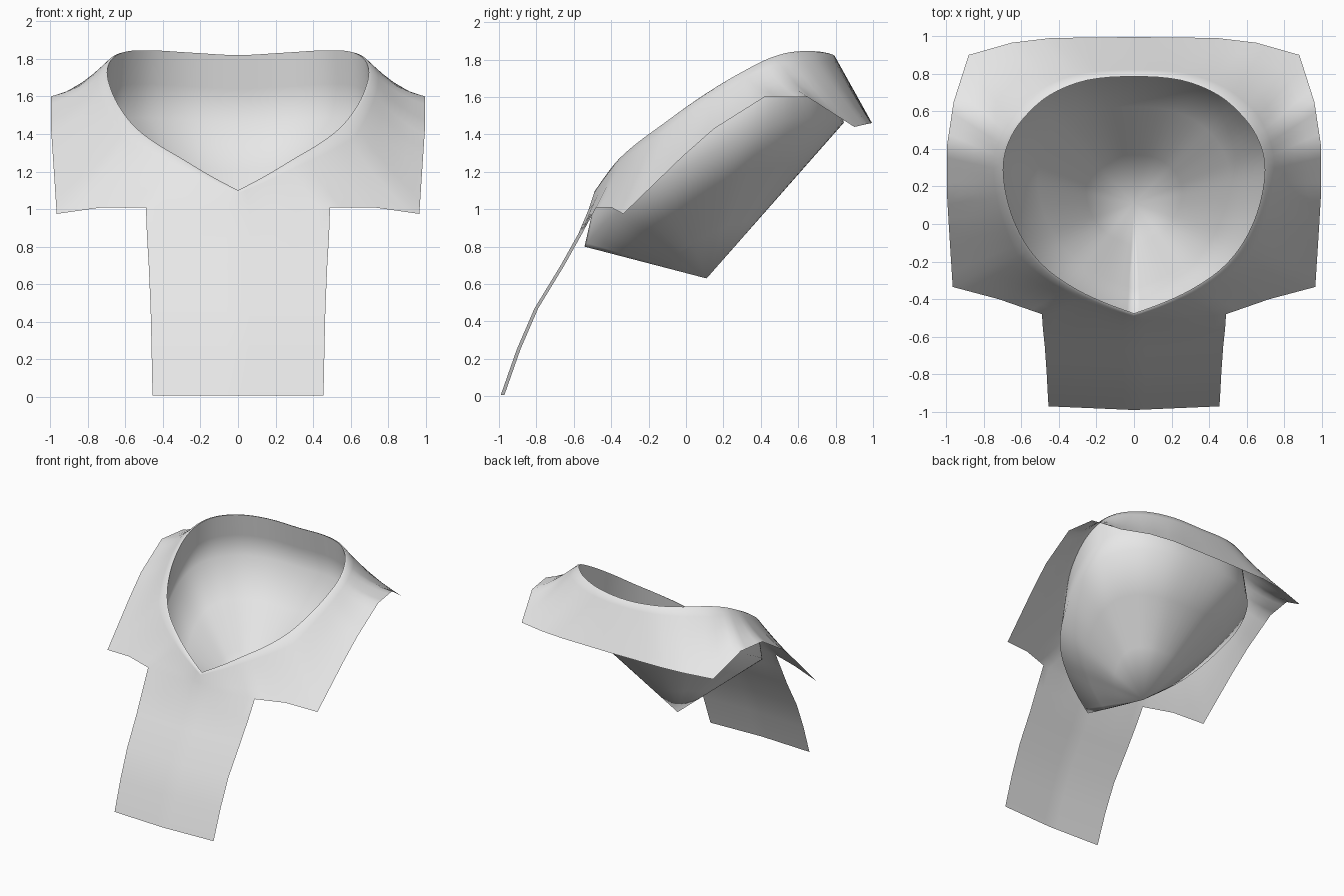
import bpy
import bmesh
import math
from mathutils import Vector

default_cube = bpy.data.objects.get("Cube")
if default_cube:
    bpy.data.objects.remove(default_cube, do_unlink=True)

SUBDIVISIONS = 4

# Neckline and hem of the left half, paired from centre back to centre front
NECKLINE = [(0, .785, 1.82), (.25, .765, 1.833), (.45, .685, 1.845), (.59, .56, 1.84),
            (.665, .44, 1.805), (.695, .32, 1.745), (.685, .18, 1.665), (.64, .02, 1.56),
            (.56, -.13, 1.45), (.45, -.25, 1.36), (.3, -.35, 1.27), (.15, -.42, 1.18),
            (0, -.475, 1.1)]
HEM = [(0, .995, 1.46), (.44, .99, 1.46), (.65, .965, 1.455), (.88, .9, 1.44),
       (.96, .65, 1.6), (.995, .42, 1.6), (.995, .15, 1.43), (.985, -.02, 1.28),
       (.965, -.335, .975), (.72, -.4, 1.01), (.49, -.48, 1.01), (.25, -.505, 1.005),
       (0, -.52, 1.0)]
# Front panel rows: half width, y, z
PANEL = [(.485, -.575, .87), (.475, -.67, .7), (.465, -.81, .47),
         (.46, -.905, .25), (.455, -.99, .008)]


def make_material(name, value):
    material = bpy.data.materials.new(name)
    material.use_nodes = True
    colour = (value, value, value, 1)
    material.diffuse_color = colour
    material.node_tree.nodes["Principled BSDF"].inputs["Base Color"].default_value = colour
    return material


def straight(points):
    """Resample a polyline, keeping its corners."""
    points = [Vector(p) for p in points]
    result = []
    for a, b in zip(points, points[1:]):
        result += [a.lerp(b, i / SUBDIVISIONS) for i in range(SUBDIVISIONS)]
    return result + [points[-1]]


def smooth(points):
    """Resample as a smooth curve, level at the back and pointed at the front."""
    points = [Vector(p) for p in points]
    mirrored = points[1].copy()
    mirrored.x = -mirrored.x
    padded = [mirrored] + points + [points[-1] * 2 - points[-2]]
    result = []
    for a, b, c, d in zip(padded, padded[1:], padded[2:], padded[3:]):
        for i in range(SUBDIVISIONS):
            t = i / SUBDIVISIONS
            result.append(b + (c - a) * (t / 2)
                          + (a * 2 - b * 5 + c * 4 - d) * (t * t / 2)
                          + (b * 3 - a - c * 3 + d) * (t ** 3 / 2))
    return result + [points[-1]]


def loft(bm, rows):
    """Skin neighbouring rows of equal length and return the last row."""
    grid = [[bm.verts.new(p) for p in row] for row in rows]
    for upper, lower in zip(grid, grid[1:]):
        for i in range(len(upper) - 1):
            bm.faces.new((upper[i], lower[i], lower[i + 1], upper[i + 1]))
    return grid[-1]


def finish(name, bm, material):
    """Weld, smooth and mirror a half into a whole part."""
    bmesh.ops.remove_doubles(bm, verts=bm.verts, dist=.0005)
    bmesh.ops.recalc_face_normals(bm, faces=bm.faces)
    for face in bm.faces:
        face.smooth = True
    mesh = bpy.data.meshes.new(name)
    bm.to_mesh(mesh)
    bm.free()
    mesh.materials.append(material)
    part = bpy.data.objects.new(name, mesh)
    bpy.context.collection.objects.link(part)
    mirror = part.modifiers.new("Mirror", "MIRROR")
    mirror.merge_threshold = .001


cloth = make_material("light grey cloth", .8)
rim = smooth(NECKLINE)
hem = straight(HEM)


def cape_row(t):
    """Row between neck and hem, sagging slightly over the shoulders."""
    row = []
    for a, b in zip(bead, hem):
        p = a.lerp(b, t)
        p.z -= .03 * math.sin(math.pi * t) * abs(a.x)
        row.append(p)
    return row


# Shoulder cape with a small rolled neck edge
bead = [Vector((p.x * 1.025, p.y + (p.y - .2) * .02, p.z - .004)) for p in rim]
bm = bmesh.new()
loft(bm, [rim, bead] + [cape_row(t) for t in (.12, .3, .5, .75, 1)])

# Front panel hanging from the middle of the cape
top_edge = hem[-2 * SUBDIVISIONS - 1:]
panel_rows = [top_edge]
for width, y, z in PANEL:
    panel_rows.append([Vector((width * p.x / top_edge[0].x, y + .04 * p.x, z))
                       for p in top_edge])
loft(bm, panel_rows)
finish("cape_and_front_panel", bm, cloth)

# Inner pouch: a wall following the neckline down, then a cone to a low point
ring = [Vector((p.x * 1.05, 1.1 * p.y - .02, p.z - .3 - .08 * (p.z - 1.1)))
        for p in rim]
tip = Vector((0, .11, .63))
rows = [rim, [a.lerp(b, .5) for a, b in zip(rim, ring)]]
rows += [[p.lerp(tip, t) for p in ring] for t in (0, .3, .65)]
bm = bmesh.new()
last = loft(bm, rows)
point = bm.verts.new(tip)
for a, b in zip(last, last[1:]):
    bm.faces.new((a, point, b))
finish("inner_pouch", bm, cloth)
